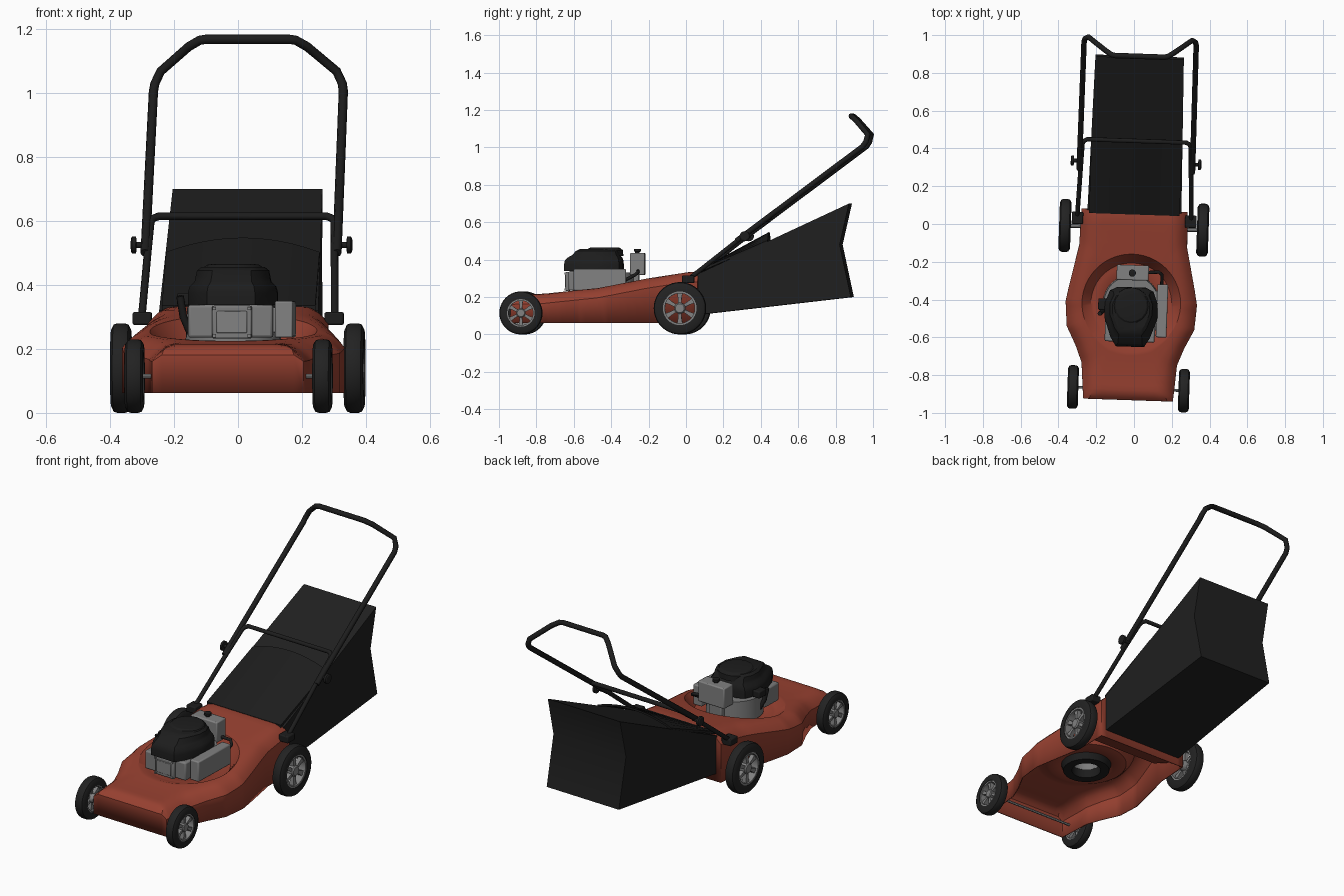
import bpy, bmesh, math
from mathutils import Vector

if "Cube" in bpy.data.objects:
    bpy.data.objects.remove(bpy.data.objects["Cube"])

TURN = -0.034   # whole machine stands slightly turned


def material(name, col):
    m = bpy.data.materials.new(name)
    m.diffuse_color = (*col, 1)
    m.use_nodes = True
    m.node_tree.nodes["Principled BSDF"].inputs["Base Color"].default_value = m.diffuse_color
    return m


RED = material("deck red", (0.31, 0.052, 0.030))
BLACK = material("black plastic", (0.012, 0.012, 0.012))
RUBBER = material("tyre rubber", (0.016, 0.016, 0.016))
STEEL = material("engine grey", (0.20, 0.20, 0.20))
HUB = material("hub grey", (0.22, 0.22, 0.22))
CLOTH = material("bag black", (0.014, 0.014, 0.014))


def add(bm, rings, wrap=False, caps=True):
    """Skin a list of closed rings."""
    vs = [[bm.verts.new(p) for p in r] for r in rings]
    n, m = len(vs[0]), len(vs)
    for i in range(m if wrap else m - 1):
        a, b = vs[i], vs[(i + 1) % m]
        for j in range(n):
            k = (j + 1) % n
            bm.faces.new((a[j], a[k], b[k], b[j]))
    if caps and not wrap:
        bm.faces.new(vs[0])
        bm.faces.new(vs[-1])


def finish(bm, name, mat):
    bmesh.ops.recalc_face_normals(bm, faces=bm.faces)
    me = bpy.data.meshes.new(name)
    bm.to_mesh(me)
    bm.free()
    me.materials.append(mat)
    ob = bpy.data.objects.new(name, me)
    bpy.context.collection.objects.link(ob)
    return ob


def loft(name, rings, mat, **kw):
    bm = bmesh.new()
    add(bm, rings, **kw)
    return finish(bm, name, mat)


def box(name, x0, x1, y0, y1, z0, z1, mat, bevel=0.006):
    ob = loft(name, [[(x0, y0, z), (x1, y0, z), (x1, y1, z), (x0, y1, z)] for z in (z0, z1)], mat)
    if bevel:
        b = ob.modifiers.new("bevel", 'BEVEL')
        b.width, b.segments = bevel, 2
    return ob


def circle(c, r, axis, n=32):
    out = []
    for i in range(n):
        a = 2 * math.pi * i / n
        p, q = r * math.cos(a), r * math.sin(a)
        out.append((c[0], c[1] + p, c[2] + q) if axis == 'x' else (c[0] + p, c[1] + q, c[2]))
    return out


def turned(name, axis, centre, profile, mat, n=32, bm=None, **kw):
    """Round part: profile of (distance along axis, radius)."""
    d = Vector((1, 0, 0)) if axis == 'x' else Vector((0, 0, 1))
    rings = [circle(Vector(centre) + d * t, r, axis, n) for t, r in profile]
    if bm is None:
        return loft(name, rings, mat, **kw)
    add(bm, rings, **kw)


def tube(name, pts, r, mat):
    cu = bpy.data.curves.new(name, 'CURVE')
    cu.dimensions = '3D'
    cu.bevel_depth, cu.bevel_resolution, cu.use_fill_caps = r, 2, True
    s = cu.splines.new('POLY')
    s.points.add(len(pts) - 1)
    for p, q in zip(s.points, pts):
        p.co = (*q, 1)
    cu.materials.append(mat)
    ob = bpy.data.objects.new(name, cu)
    bpy.context.collection.objects.link(ob)


def mirrored(half):
    return [(-x, y, z) for x, y, z in half] + [p for p in reversed(half)]


def lerp(table, t):
    for (a, u), (b, v) in zip(table, table[1:]):
        if t <= b:
            return u + (v - u) * max(0, (t - a) / (b - a))
    return table[-1][1]


# Deck shell: plan outline, rising top, round dish for the engine, skirt
WIDTH = [(-.93, .235), (-.74, .25), (-.65, .285), (-.55, .335), (-.42, .345), (-.34, .33), (-.12, .283), (.07, .278)]
TOP = [(-.93, .21), (-.77, .213), (-.46, .245), (-.195, .297), (.02, .33), (.07, .33)]
C = Vector((0, -.42))


def deck_z(x, y):
    side = .05 * (1 - min(max(lerp(WIDTH, y) - abs(x), 0) / .08, 1)) ** 2
    front = .03 * (1 - min(max(y + .93, 0) / .05, 1)) ** 2
    return lerp(TOP, y) - max(side, front)


corners = [Vector((w, y)) for y, w in WIDTH] + [Vector((-w, y)) for y, w in reversed(WIDTH)]
plan = []
for a, b in zip(corners, corners[1:] + corners[:1]):
    n = 16 if abs(a.y - b.y) < 1e-6 else 5
    plan += [a.lerp(b, i / n) for i in range(n)]
rings = []
for r, z in ((.08, .205), (.2, .205), (.215, .208)):
    rings.append([(*(C + (p - C).normalized() * r), z) for p in plan])
for t in (0, .06, .3, .55, .7, .8, .88, .95, 1):
    ring = []
    for p in plan:
        q = (C + (p - C).normalized() * .262).lerp(p, t)
        ring.append((q.x, q.y, deck_z(q.x, q.y)))
    rings.append(ring)
rings.append([(p.x, p.y, .062) for p in plan])
deck = loft("deck", rings, RED, caps=False)
sol = deck.modifiers.new("thickness", 'SOLIDIFY')
sol.thickness, sol.offset = .006, 0
loft("rear_chute_floor", [[(x, -.17, .2), (x, .068, .1), (x, .068, .092), (x, -.17, .192)] for x in (-.27, .27)], RED)

# Grass bag and arched flap over it
side = [(.065, .105), (.89, .2), (.83, .48), (.88, .70), (.065, .32)]
loft("grass_bag", [[(s * (.25 - .018 * y), y, z) for y, z in side] for s in (-1, 1)], CLOTH)
flap = []
for i in range(-6, 7):
    z = .503 + .045 * (1 - (i / 6) ** 2)
    x = .24 * i / 6
    flap.append([(x, .05, .335), (x, .445, z), (x, .445, z - .012), (x, .05, .32)])
loft("bag_flap", flap, BLACK)

# Handle: upper loop, lower loop, knobs, brackets
tube("upper_handle", mirrored([(.30, .28, .50), (.297, .955, 1.005), (.293, .972, 1.03), (.275, .982, 1.068),
                               (.185, .915, 1.145), (.15, .892, 1.165), (.13, .888, 1.168)]), .0145, BLACK)
tube("lower_handle", mirrored([(.302, .03, .30), (.292, .29, .505), (.287, .415, .597), (.28, .43, .608),
                               (.262, .44, .615)]), .012, BLACK)
for s, side_name in ((-1, "left"), (1, "right")):
    turned("clamp_knob_" + side_name, 'x', (s * .29, .325, .525),
           [(0, .01), (s * .038, .01), (s * .04, .027), (s * .052, .027), (s * .056, .02)], BLACK, 16)
    box("handle_bracket_" + side_name, *sorted((s * .27, s * .33)), -.01, .055, .275, .315, BLACK)
    turned("rear_stub_axle_" + side_name, 'x', (s * .26, -.02, .14), [(0, .012), (s * .11, .012)], STEEL, 12)


# Wheels: tyre, rim, hub and six spokes
def wheel(name, s, x, y, r, w):
    k, c, h = r / .14, (s * x, y, r), w / 2
    turned(name + "_tyre", 'x', c, [(-h, .09 * k), (-h, .12 * k), (-h * .75, .136 * k), (-h * .4, r), (h * .4, r),
                                    (h * .75, .136 * k), (h, .12 * k), (h, .09 * k)], RUBBER, 40, wrap=True)
    bm = bmesh.new()
    o = s * .006
    turned("", 'x', c, [(-h * .9, .091 * k), (h * .9, .091 * k), (h * .9, .08 * k), (-h * .9, .08 * k)],
           HUB, 40, bm, wrap=True)
    turned("", 'x', c, [(-h * .9, .024 * k), (o - .016, .03 * k), (o + .016, .03 * k), (h * .9, .024 * k)],
           HUB, 20, bm)
    for i in range(6):
        a = math.pi * (i / 3 + 1 / 6)
        d, t = Vector((0, math.cos(a), math.sin(a))), Vector((0, -math.sin(a), math.cos(a)))
        add(bm, [[Vector(c) + d * (q * k) + t * (u * wd * k) + Vector((o + v * .012, 0, 0))
                  for u, v in ((-1, -1), (1, -1), (1, 1), (-1, 1))] for q, wd in ((.02, .008), (.055, .01), (.084, .015))])
    finish(bm, name + "_hub", HUB)


for s, n in ((-1, "left"), (1, "right")):
    wheel("rear_wheel_" + n, s, .365, -.02, .14, .062)
    wheel("front_wheel_" + n, s, .294, -.873, .115, .058)
turned("front_axle", 'x', (-.3, -.873, .115), [(0, .007), (.6, .007)], STEEL, 12)

# Engine base, visible from below as a dark ring with a hollow
turned("blade_housing_ring", 'z', (0, -.42, 0), [(.165, .125), (.22, .14), (.22, .078), (.165, .078)], BLACK, wrap=True)
turned("crankcase", 'z', (0, -.42, 0), [(.215, .15), (.33, .145), (.33, .07), (.215, .077)], STEEL, wrap=True)
turned("crankcase_cap", 'z', (0, -.42, 0), [(.30, .08), (.33, .08)], STEEL)

# Cylinder block with framed front plate, side tank, rear air box
box("engine_block", -.135, .13, -.625, -.50, .235, .338, STEEL, .008)
box("front_plate", -.06, .065, -.642, -.62, .232, .335, STEEL, .006)
box("front_plate_panel", -.045, .05, -.647, -.64, .25, .318, HUB, .003)
for x in (-.052, .057):
    for z in (.241, .326):
        box("plate_bolt", x - .005, x + .005, -.647, -.64, z - .005, z + .005, HUB, 0)
box("side_box", .135, .192, -.595, -.315, .235, .35, HUB)
box("side_box_mount", .10, .15, -.56, -.35, .25, .33, STEEL)
box("air_box", -.083, .087, -.298, -.218, .318, .435, HUB)
box("air_box_stem", -.04, .04, -.33, -.25, .21, .325, STEEL)
turned("air_box_cap", 'z', (0, -.26, .43), [(0, .012), (.012, .012), (.013, .019), (.026, .019), (.028, .014)], BLACK, 16)

# Black engine cowl in tapering layers with a round top
half = [(.075, -.65), (.105, -.60), (.14, -.50), (.14, -.42), (.115, -.355), (.075, -.335)]
cowl = []
for sx, sy, z in ((1, 1, .338), (1, 1, .375), (.96, .98, .395), (.85, .92, .41), (.83, .8, .425), (.8, .72, .445), (.7, .62, .456)):
    ring = [(x * sx, -.43 + (y + .43) * sy, z) for x, y in half]
    cowl.append(ring + [(-x, y, z) for x, y, z in reversed(ring)])
loft("engine_cowl", cowl, BLACK)
turned("starter_dome", 'z', (0, -.435, 0), [(.42, .1), (.45, .098), (.463, .082), (.466, .06)], BLACK, 16)
box("starter_grip", -.175, -.12, -.46, -.40, .335, .375, BLACK)
tube("dipstick_tube", [(-.13, -.45, .24), (-.155, -.47, .30), (-.165, -.48, .365)], .012, BLACK)
tube("fuel_hose", [(.07, -.255, .34), (.14, -.25, .335), (.158, -.265, .32), (.158, -.32, .29)], .009, BLACK)

# Smooth shading with kept edges, then turn everything together
bpy.ops.object.select_all(action='DESELECT')
for ob in bpy.data.objects:
    ob.rotation_euler[2] = TURN
    if ob.type == 'MESH':
        ob.select_set(True)
        bpy.context.view_layer.objects.active = ob
bpy.ops.object.shade_smooth_by_angle(angle=math.radians(30))
